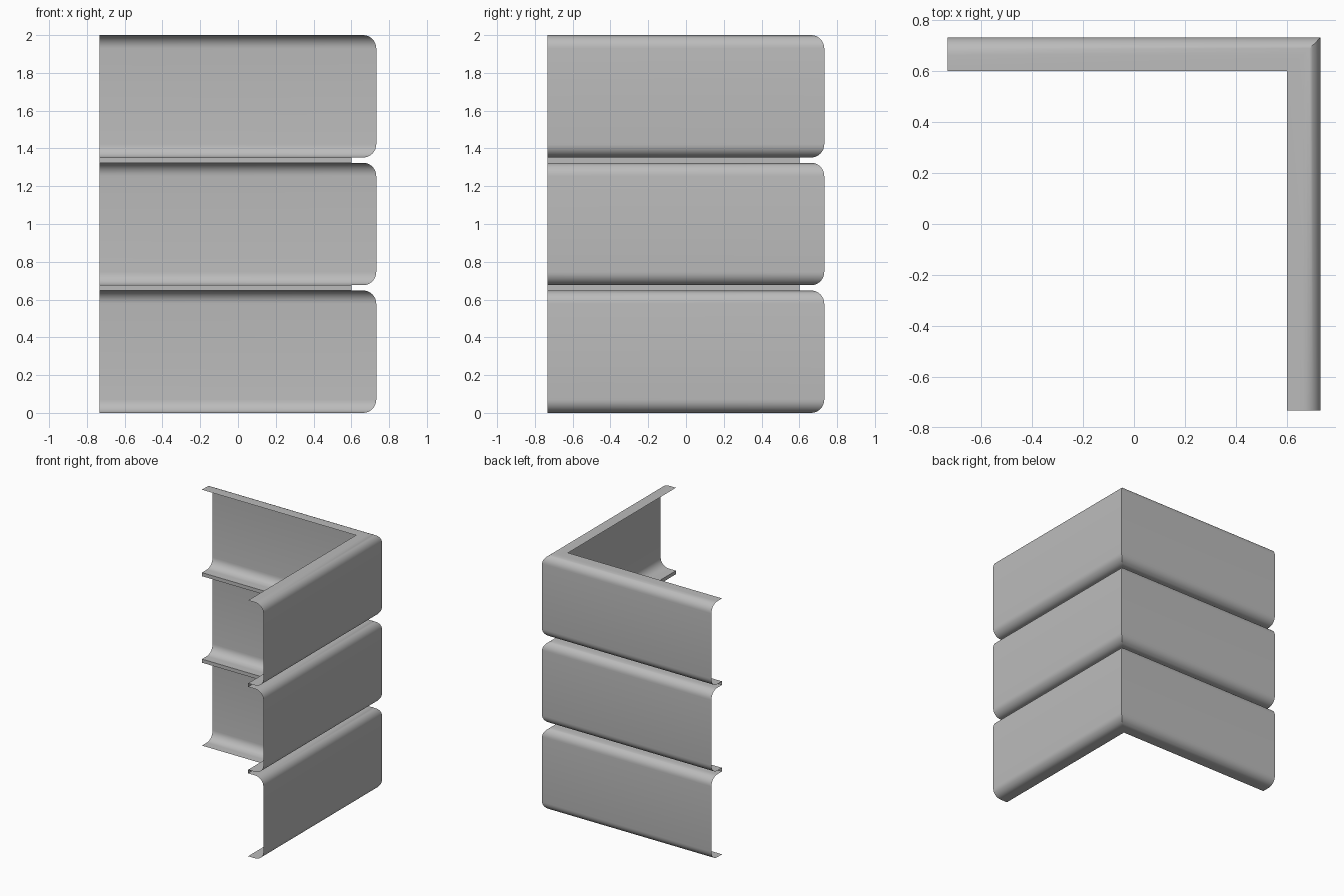
import bpy, bmesh, math

if "Cube" in bpy.data.objects:
    bpy.data.objects.remove(bpy.data.objects["Cube"])

OUT, INN = 0.732, 0.60      # outer face and groove offsets from the centre
RAD = 0.07                  # rounded panel edge
GAP = 0.028                 # groove height
H = (2.0 - 2 * GAP) / 3     # panel height
SEG = 8

grey = bpy.data.materials.new("plain grey")
grey.diffuse_color = (0.5, 0.5, 0.5, 1)
grey.use_nodes = True
grey.node_tree.nodes["Principled BSDF"].inputs["Base Color"].default_value = grey.diffuse_color

# Cladding profile as (offset, height): three rounded boards joined by grooves
profile = []
for i in range(3):
    z0 = i * (H + GAP)
    profile.append((INN, z0))
    for zc, start in ((z0 + RAD, -90), (z0 + H - RAD, 0)):
        for k in range(SEG + 1):
            a = math.radians(start + 90 * k / SEG)
            profile.append((OUT - RAD + RAD * math.cos(a), zc + RAD * math.sin(a)))
    profile.append((INN, z0 + H))

# Sweep the profile along the back wall, round the mitred corner, down the right wall
bm = bmesh.new()
rows = [[bm.verts.new(p) for p in ((-OUT, d, z), (d, d, z), (d, -OUT, z))]
        for d, z in profile]
for low, high in zip(rows, rows[1:]):
    for j in range(2):
        bm.faces.new((low[j + 1], low[j], high[j], high[j + 1]))
bm.normal_update()

mesh = bpy.data.meshes.new("corner_cladding")
bm.to_mesh(mesh)
bm.free()
mesh.materials.append(grey)
obj = bpy.data.objects.new("corner_cladding", mesh)
bpy.context.collection.objects.link(obj)

# Smooth boards with crisp mitre and groove edges
bpy.context.view_layer.objects.active = obj
obj.select_set(True)
bpy.ops.object.shade_smooth_by_angle(angle=math.radians(30))
